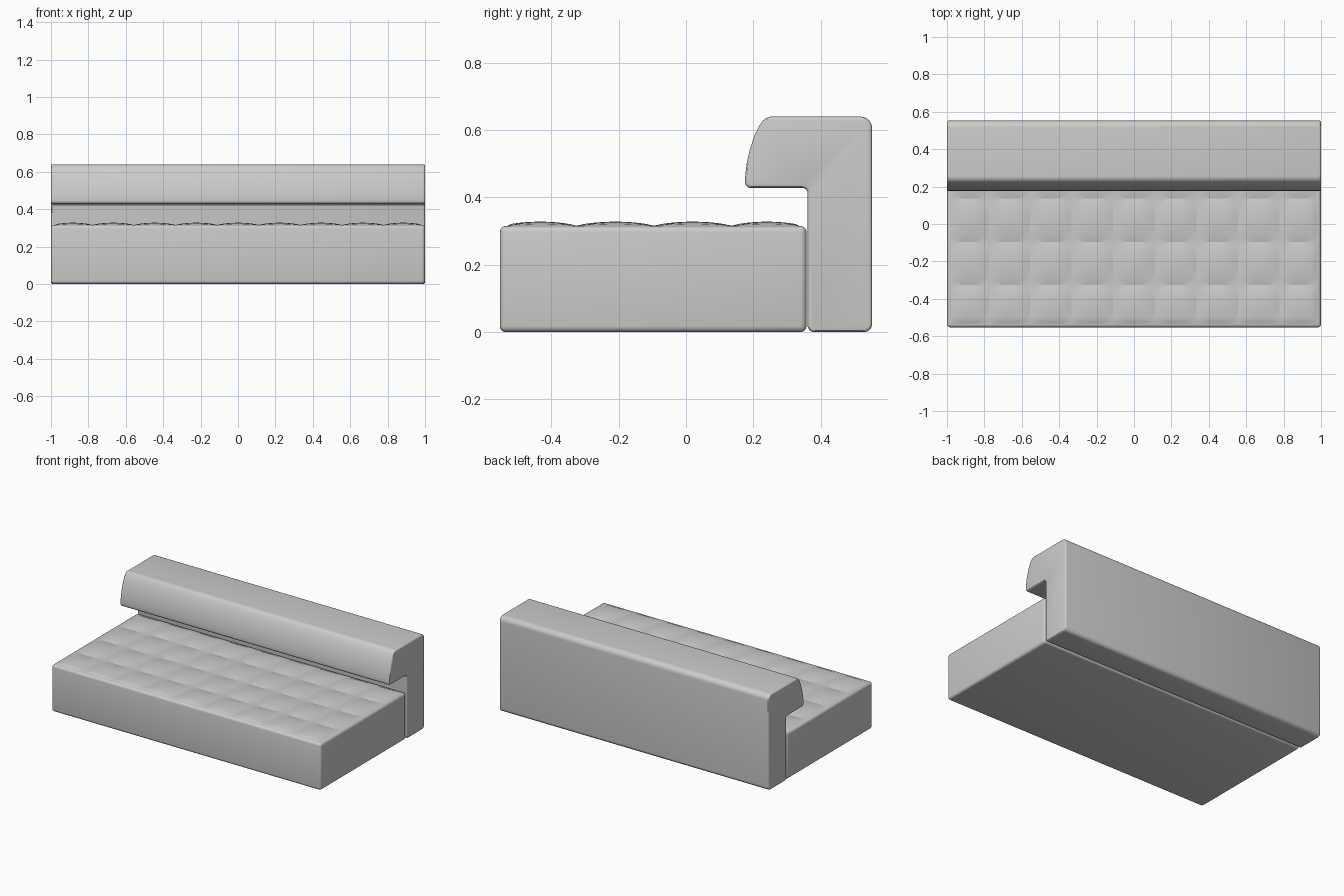
import bpy, bmesh
from mathutils import Vector

if "Cube" in bpy.data.objects:
    bpy.data.objects.remove(bpy.data.objects["Cube"])


def finish(name, bm, smooth=30, bevel=0, segments=4, limit=60):
    """Turn a bmesh into a smooth-shaded object with an optional bevel."""
    bmesh.ops.recalc_face_normals(bm, faces=bm.faces)
    mesh = bpy.data.meshes.new(name)
    bm.to_mesh(mesh)
    bm.free()
    ob = bpy.data.objects.new(name, mesh)
    bpy.context.collection.objects.link(ob)
    bpy.ops.object.select_all(action='DESELECT')
    ob.select_set(True)
    bpy.context.view_layer.objects.active = ob
    if bevel:
        mod = ob.modifiers.new("soft_edges", 'BEVEL')
        mod.width = bevel
        mod.segments = segments
        mod.limit_method = 'ANGLE'
        mod.angle_limit = limit * 3.14159 / 180
        mod.use_clamp_overlap = False
        bpy.ops.object.modifier_apply(modifier=mod.name)
    bpy.ops.object.shade_smooth_by_angle(angle=smooth * 3.14159 / 180)
    return ob


def rounded(corners, steps=6):
    """Round each (y, z, cut) corner of a closed profile."""
    pts = []
    for i, (y, z, r) in enumerate(corners):
        p = Vector((y, z))
        if r == 0:
            pts.append(p)
            continue
        a = Vector(corners[i - 1][:2])
        b = Vector(corners[(i + 1) % len(corners)][:2])
        s, e = p + (a - p).normalized() * r, p + (b - p).normalized() * r
        for k in range(steps + 1):
            t = k / steps
            # rational quadratic: a true arc at square corners
            w0, w1, w2 = (1 - t) ** 2, 1.4142 * t * (1 - t), t * t
            pts.append((s * w0 + p * w1 + e * w2) / (w0 + w1 + w2))
    return pts


# Seat base: soft-edged block
Y0, Y1, TOP = -0.553, 0.358, 0.315
bm = bmesh.new()
bmesh.ops.create_cube(bm, size=1)
for v in bm.verts:
    v.co = (v.co.x * 2, (Y0 + Y1) / 2 + v.co.y * (Y1 - Y0), (v.co.z + 0.5) * TOP)
finish("seat_base", bm, bevel=0.018)

# Tufted seat top: 9 x 4 puffed cells, creased between
N = 10
edge = 0.012
x_lines = [-1 + edge] + [0.2225 * (i - 3.5) for i in range(8)] + [1 - edge]
y_lines = [Y0 + edge, -0.325, -0.095, 0.135, Y1 - edge]


def samples(lines):
    out = []
    for a, b in zip(lines, lines[1:]):
        for k in range(N):
            t = k / N
            out.append((a + (b - a) * t, 4 * t * (1 - t)))
    return out + [(lines[-1], 0)]


xs, ys = samples(x_lines), samples(y_lines)
bm = bmesh.new()
grid = []
for i, (x, px) in enumerate(xs):
    row = []
    for j, (y, py) in enumerate(ys):
        rim = i in (0, len(xs) - 1) or j in (0, len(ys) - 1)
        z = TOP - 0.004 if rim else TOP + 0.001 + 0.012 * (px * py) ** 0.85
        row.append(bm.verts.new((x, y, z)))
    grid.append(row)
for i in range(len(xs) - 1):
    for j in range(len(ys) - 1):
        bm.faces.new((grid[i][j], grid[i + 1][j], grid[i + 1][j + 1], grid[i][j + 1]))
finish("tufted_seat_top", bm, smooth=18)

# Backrest: hooked profile with a curved bolster front, extruded along x
profile = rounded([
    (0.361, 0.0, 0.02), (0.553, 0.0, 0.025), (0.553, 0.64, 0.035),
    (0.236, 0.64, 0.018), (0.217, 0.612, 0), (0.202, 0.58, 0),
    (0.189, 0.54, 0), (0.180, 0.50, 0), (0.176, 0.465, 0),
    (0.175, 0.428, 0.018), (0.361, 0.428, 0.015),
])
bm = bmesh.new()
face = bm.faces.new([bm.verts.new((-1, p.x, p.y)) for p in profile])
ext = bmesh.ops.extrude_face_region(bm, geom=[face], use_keep_orig=True)
bmesh.ops.translate(bm, vec=(2, 0, 0),
                    verts=[g for g in ext["geom"] if isinstance(g, bmesh.types.BMVert)])
finish("backrest", bm, bevel=0.01, segments=3)
